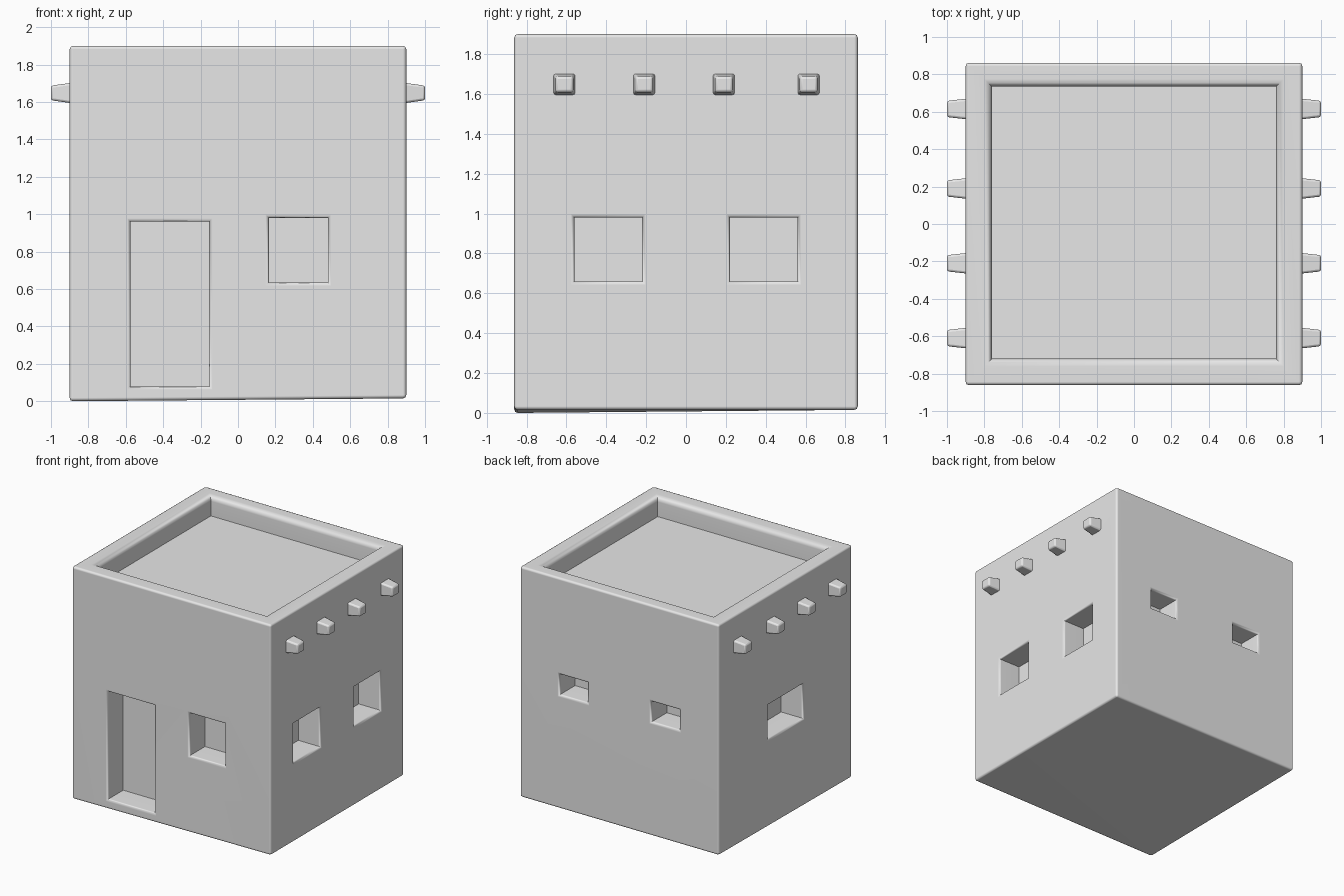
import bpy
import bmesh
from math import radians
from mathutils import Matrix, Vector

cube = bpy.data.objects.get("Cube")
if cube:
    bpy.data.objects.remove(cube, do_unlink=True)

HX, HY = 0.9, 0.862        # half width and half depth of the house
BASE, TOP = 0.015, 1.9
DEPTH = 0.2                # depth of the door and window recesses

clay = bpy.data.materials.new("pale_grey_clay")
clay.use_nodes = True
clay.diffuse_color = (0.8, 0.8, 0.8, 1)
clay.node_tree.nodes["Principled BSDF"].inputs["Base Color"].default_value = (0.8, 0.8, 0.8, 1)


def add_box(bm, x, y, z):
    """Add a box spanning the three given ranges."""
    spans = (x, y, z)
    centre = Vector([(a + b) / 2 for a, b in spans])
    size = Vector([b - a for a, b in spans])
    matrix = Matrix.Translation(centre) @ Matrix.Diagonal(size).to_4x4()
    return bmesh.ops.create_cube(bm, size=1, matrix=matrix)["verts"]


def make_object(name, bm):
    mesh = bpy.data.meshes.new(name)
    bm.to_mesh(mesh)
    bm.free()
    obj = bpy.data.objects.new(name, mesh)
    bpy.context.collection.objects.link(obj)
    mesh.materials.append(clay)
    return obj


def smooth(obj, angle):
    bpy.ops.object.select_all(action="DESELECT")
    obj.select_set(True)
    bpy.context.view_layer.objects.active = obj
    bpy.ops.object.shade_smooth_by_angle(angle=radians(angle))
    weighted = obj.modifiers.new("weighted_normals", "WEIGHTED_NORMAL")
    weighted.keep_sharp = True


# Solid block of the house
bm = bmesh.new()
add_box(bm, (-HX, HX), (-HY, HY), (BASE, TOP))
house = make_object("house_walls", bm)

# Cutter with the roof well, door and windows
bm = bmesh.new()
add_box(bm, (-0.76, 0.76), (-0.72, 0.735), (1.74, TOP + 0.2))
front = (-HY - 0.2, -HY + DEPTH)
add_box(bm, (-0.575, -0.155), front, (0.08, 0.96))
add_box(bm, (0.165, 0.48), front, (0.635, 0.98))
for side in (-1, 1):
    span = sorted((side * 0.29, side * 0.54))
    add_box(bm, span, (HY - DEPTH, HY + 0.2), (0.945, 1.11))
    span = sorted((side * 0.22, side * 0.56))
    add_box(bm, (HX - DEPTH, HX + 0.2), span, (0.66, 0.98))
add_box(bm, (-HX - 0.2, -HX + DEPTH), (-0.23, 0.22), (0.72, 1.0))
cutter = make_object("opening_cutter", bm)
cutter.hide_render = True

cut = house.modifiers.new("openings", "BOOLEAN")
cut.operation = "DIFFERENCE"
cut.solver = "EXACT"
cut.object = cutter
depsgraph = bpy.context.evaluated_depsgraph_get()
result = bpy.data.meshes.new_from_object(house.evaluated_get(depsgraph))
house.modifiers.clear()
house.data = result
bpy.data.objects.remove(cutter, do_unlink=True)

# Soften the inner rim of the parapet, then every other outward edge
bm = bmesh.new()
bm.from_mesh(house.data)


def outward_edges():
    return [e for e in bm.edges if len(e.link_faces) == 2 and e.is_convex
            and e.calc_face_angle() > radians(60)]


rim = [e for e in outward_edges()
       if all(v.co.z > TOP - 0.01 and abs(v.co.x) < 0.8 and abs(v.co.y) < 0.8
              for v in e.verts)]
bmesh.ops.bevel(bm, geom=rim, offset=0.04, segments=3, profile=0.5, affect="EDGES")
bmesh.ops.bevel(bm, geom=outward_edges(), offset=0.018, segments=2, profile=0.5,
                affect="EDGES")

# The front corner of the base sags slightly
for v in bm.verts:
    if v.co.z < 0.05 and v.co.x < -0.8 and v.co.y < -0.8:
        v.co.z -= BASE
bm.to_mesh(house.data)
bm.free()
smooth(house, 50)

# Tapered beam ends poking out of both side walls
for side, label in ((1, "left"), (-1, "right")):
    for number, y in enumerate((-0.61, -0.21, 0.19, 0.615), 1):
        bm = bmesh.new()
        add_box(bm, (0.85, 1.0), (-0.06, 0.06), (-0.06, 0.06))
        for v in bm.verts:
            if v.co.x > 0.95:
                v.co.y *= 0.72
                v.co.z *= 0.65
            v.co.x *= side
            v.co += Vector((0, y, 1.648))
        if side < 0:
            bmesh.ops.reverse_faces(bm, faces=bm.faces[:])
        beam = make_object(f"{label}_beam_end_{number}", bm)
        bevel = beam.modifiers.new("soft_edges", "BEVEL")
        bevel.width = 0.012
        bevel.segments = 2
        smooth(beam, 50)
